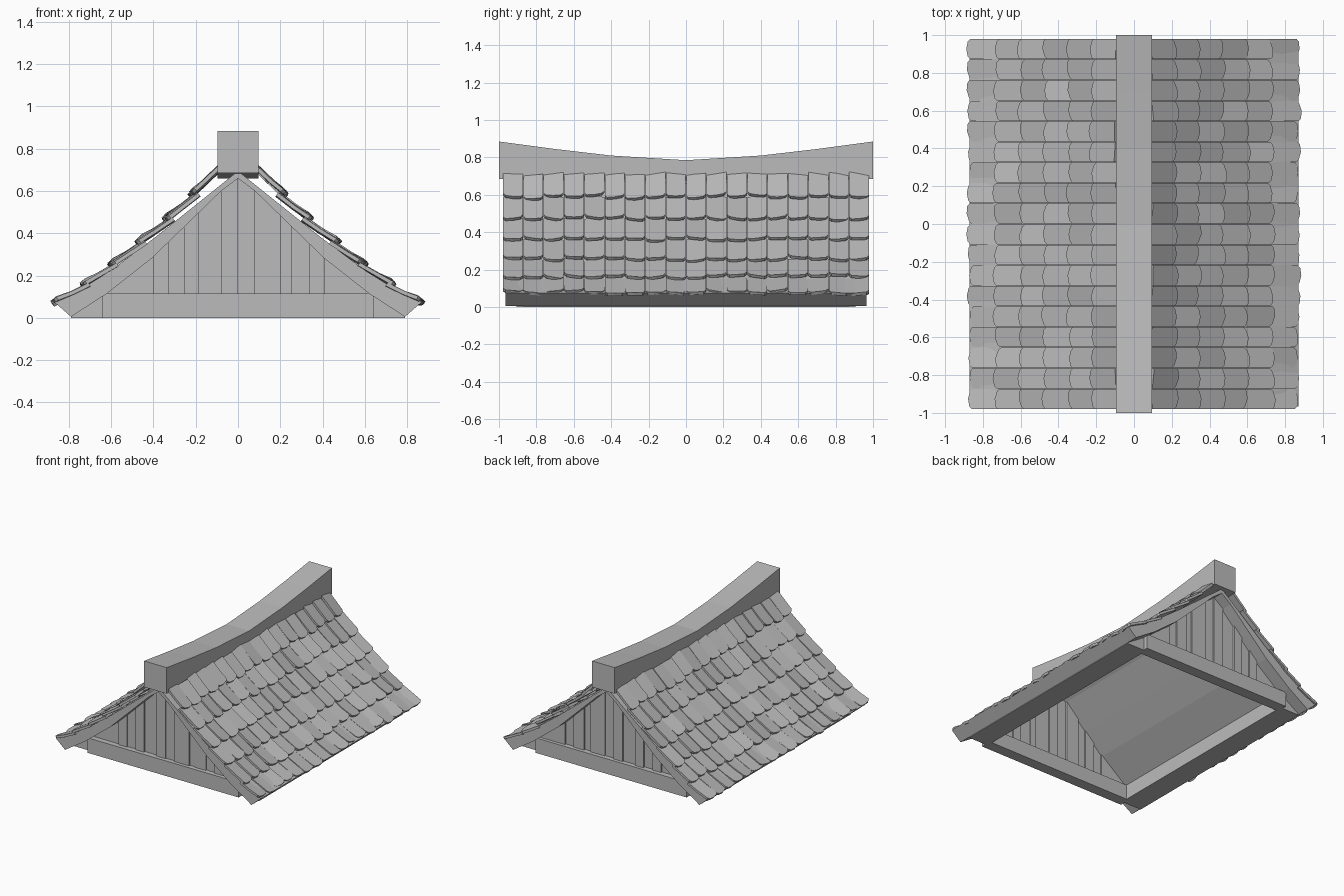
import bpy
import bmesh
import random
from mathutils import Vector

random.seed(4)
cube = bpy.data.objects.get("Cube")
if cube:
    bpy.data.objects.remove(cube)

grey = bpy.data.materials.new("plain grey")
grey.use_nodes = True
grey.diffuse_color = (0.5, 0.5, 0.5, 1)
grey.node_tree.nodes["Principled BSDF"].inputs["Base Color"].default_value = (0.5, 0.5, 0.5, 1)

# Roof cross-section, from eave to apex, as (x, z)
OUTER = [(0.87, 0.075), (0.72, 0.15), (0.6, 0.225), (0.4, 0.375), (0.2, 0.535), (0, 0.695)]
INNER = [(0.79, 0.005), (0.62, 0.115), (0.41, 0.28), (0.26, 0.425), (0.08, 0.6), (0, 0.66)]
# Lower edge of each shingle row, then the top of the last row
ROWS = [(0.87, 0.08), (0.735, 0.165), (0.605, 0.26), (0.475, 0.365),
        (0.345, 0.475), (0.225, 0.59), (0.1, 0.72)]
COLUMNS = 18
HALF_LENGTH = 0.98


def finish(bm, name):
    bmesh.ops.recalc_face_normals(bm, faces=bm.faces)
    mesh = bpy.data.meshes.new(name)
    bm.to_mesh(mesh)
    bm.free()
    mesh.materials.append(grey)
    obj = bpy.data.objects.new(name, mesh)
    bpy.context.collection.objects.link(obj)
    return obj


def add_prism(bm, points, offset):
    """Close a solid between an outline and its shifted copy."""
    a = [bm.verts.new(p) for p in points]
    b = [bm.verts.new(Vector(p) + d) for p, d in zip(points, offset)]
    bm.faces.new(a)
    bm.faces.new(b[::-1])
    for i in range(len(a)):
        j = (i + 1) % len(a)
        bm.faces.new((a[i], a[j], b[j], b[i]))


def extrude_y(name, outline, y0, y1):
    bm = bmesh.new()
    add_prism(bm, [(x, y0, z) for x, z in outline], [Vector((0, y1 - y0, 0))] * len(outline))
    return finish(bm, name)


def height(curve, x):
    """Height of a roof curve at a distance from the ridge line."""
    x = abs(x)
    for (xa, za), (xb, zb) in zip(curve, curve[1:]):
        if xb <= x <= xa:
            return za + (zb - za) * (x - xa) / (xb - xa)
    return curve[0][1]


# Curved roof shell
mirrored = [(-x, z) for x, z in OUTER[-2::-1]]
under = [(-x, z) for x, z in INNER]
extrude_y("roof_shell", OUTER + mirrored + under + INNER[-2::-1], -0.965, 0.965)

# Sagging ridge beam
bm = bmesh.new()
previous = None
for y, top in [(-1, 0.885), (-0.7, 0.845), (-0.4, 0.81), (0, 0.785),
               (0.4, 0.81), (0.7, 0.845), (1, 0.885)]:
    low = 0.66 + 0.025 * abs(y)
    ring = [bm.verts.new(p) for p in
            ((-0.096, y, low), (0.096, y, low), (0.096, y, top), (-0.096, y, top))]
    if previous:
        for i in range(4):
            j = (i + 1) % 4
            bm.faces.new((previous[i], previous[j], ring[j], ring[i]))
    else:
        bm.faces.new(ring)
    previous = ring
bm.faces.new(previous)
finish(bm, "ridge_beam")

# Base frame and gable boards at both ends
EDGES = [-0.62, -0.4, -0.33, -0.255, -0.185, -0.08, 0.0,
         0.075, 0.2, 0.25, 0.34, 0.41, 0.62]
for end, s in (("front", -1), ("back", 1)):
    extrude_y(end + "_tie_beam", [(-0.64, 0), (0.64, 0), (0.64, 0.115), (-0.64, 0.115)],
              s * 0.82, s * 0.906)
    for n, (a, b) in enumerate(zip(EDGES, EDGES[1:])):
        top = [(x, height(INNER, x) + 0.012) for x in (b, (a + b) / 2, a)]
        face = s * (0.862 + 0.012 * (n % 2) + random.uniform(0, 0.008))
        extrude_y(f"{end}_gable_board_{n + 1}", [(a, 0.08), (b, 0.08)] + top,
                  face - s * 0.03, face)

for side, s in (("left", 1), ("right", -1)):
    extrude_y(side + "_wall_plate",
              [(s * 0.62, 0), (s * 0.79, 0), (s * 0.79, 0.02), (s * 0.62, 0.125)],
              -0.87, 0.87)


def add_shingle(bm, s, low, high, y, width, last):
    """One slab-like shingle with a rounded lower edge."""
    a = Vector((low[0] * s, 0, low[1]))
    b = Vector((high[0] * s, 0, high[1]))
    along = b - a
    out = Vector((-along.z * s, 0, along.x * s)).normalized()
    if out.z < 0:
        out = -out
    length = along.length
    along.normalize()
    h = width / 2
    rise = length * (1.0 if last else 1.15)
    sink = 0.008 if last else 0.02
    slide = random.uniform(-0.012, 0.012)
    tilt = random.uniform(-0.008, 0.008)
    sway = random.uniform(-0.006, 0.006)
    lift = random.uniform(-0.003, 0.006)
    # Outline: across the shingle, up the slope, away from the roof
    shape = [(-h, rise, -sink), (-h, rise / 2, -sink / 2), (-h, 0.018, 0),
             (-h * 0.75, 0.003, 0), (0, -0.004, 0.004), (h * 0.75, 0.003, 0),
             (h, 0.018, 0), (h, rise / 2, -sink / 2), (h, rise, -sink)]
    points = []
    for u, v, w in shape:
        if v < rise * 0.3:
            v += slide + u / h * sway
            w += lift
        elif last and v == rise:
            v += slide
        points.append(a + Vector((0, y + u, 0)) + along * v
                      + out * (w + tilt * u / h))
    add_prism(bm, points, [out * -0.018] * len(points))


# Overlapping shingle rows on both slopes
pitch = 2 * HALF_LENGTH / COLUMNS
for side, s in (("left", 1), ("right", -1)):
    for r, (low, high) in enumerate(zip(ROWS, ROWS[1:])):
        bm = bmesh.new()
        for c in range(COLUMNS):
            y = -HALF_LENGTH + pitch * (c + 0.5)
            add_shingle(bm, s, low, high, y, pitch - 0.003, r == len(ROWS) - 2)
        finish(bm, f"{side}_shingle_row_{r + 1}")
